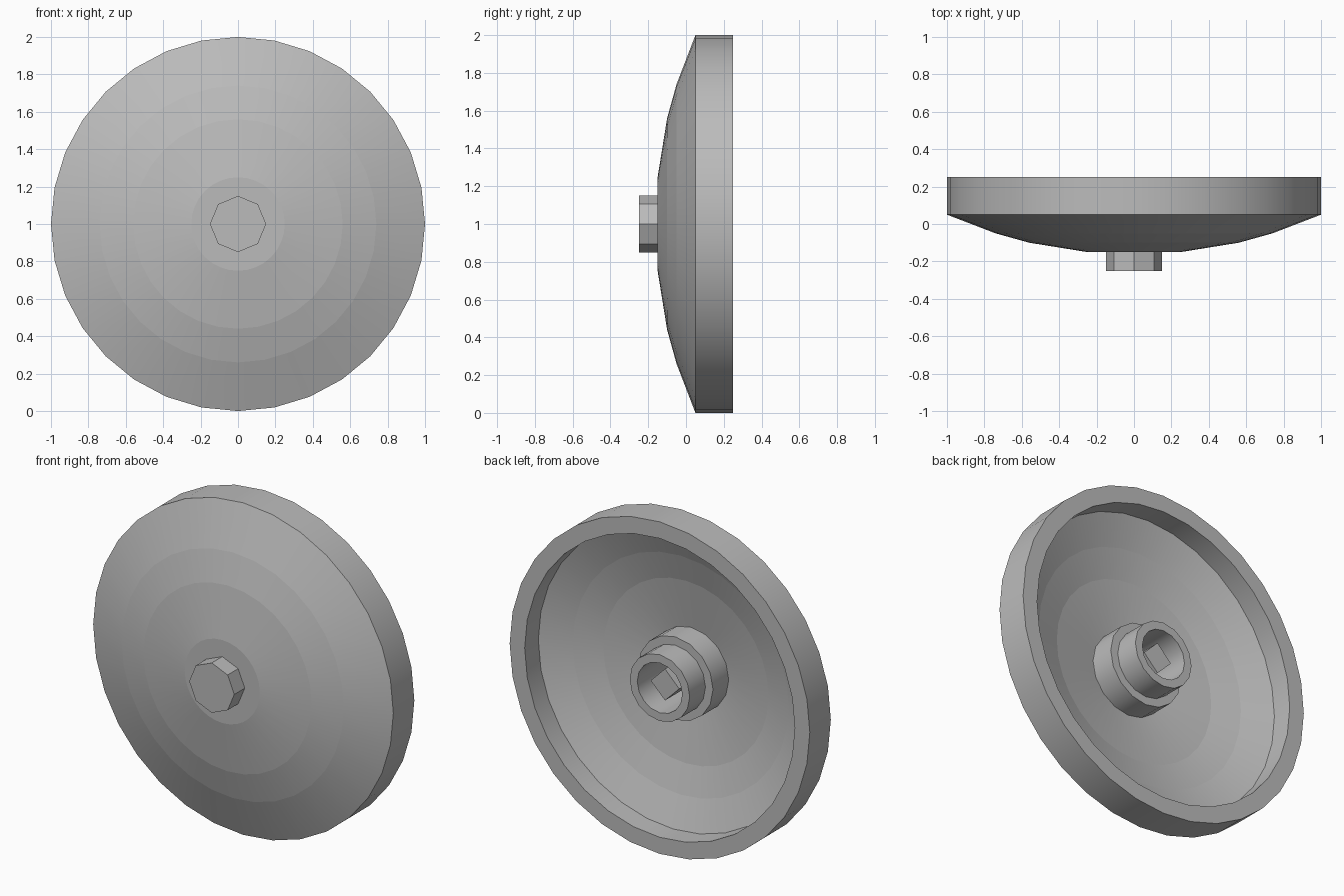
import bpy
import bmesh
from math import sin, cos, tau

cube = bpy.data.objects.get("Cube")
if cube:
    bpy.data.objects.remove(cube)

# Single plain grey plastic
GREY = (0.5, 0.5, 0.5, 1)
grey = bpy.data.materials.new("plain_grey")
grey.use_nodes = True
grey.diffuse_color = GREY
grey.node_tree.nodes["Principled BSDF"].inputs["Base Color"].default_value = GREY


def lathe(name, profile, sides, closed=False, smooth=True):
    """Turn (radius, y) points around the horizontal axis at z = 1."""
    bm = bmesh.new()
    rings = []
    for r, y in profile:
        count = sides if r > 0 else 1
        rings.append([bm.verts.new((r * sin(tau * i / sides), y, 1 + r * cos(tau * i / sides)))
                      for i in range(count)])
    pairs = list(zip(rings, rings[1:]))
    if closed:
        pairs.append((rings[-1], rings[0]))
    for a, b in pairs:
        for i in range(sides):
            j = (i + 1) % sides
            corners = [a[i % len(a)], a[j % len(a)], b[j % len(b)], b[i % len(b)]]
            bm.faces.new(list(dict.fromkeys(corners)))
    bmesh.ops.recalc_face_normals(bm, faces=bm.faces)
    # Round surfaces are smooth around the axis, with crisp rings between bands
    for face in bm.faces:
        face.smooth = smooth
    for edge in bm.edges:
        v, w = edge.verts
        same_radius = abs((v.co.x ** 2 + (v.co.z - 1) ** 2) - (w.co.x ** 2 + (w.co.z - 1) ** 2)) < 1e-4
        if same_radius and abs(v.co.y - w.co.y) < 1e-4:
            edge.smooth = False
    mesh = bpy.data.meshes.new(name)
    bm.to_mesh(mesh)
    bm.free()
    mesh.materials.append(grey)
    obj = bpy.data.objects.new(name, mesh)
    bpy.context.collection.objects.link(obj)
    return obj


# Shallow dish: domed front, straight rim, hollow back
lathe("dish", [
    (0, -0.15), (0.25, -0.15), (0.56, -0.1), (0.74, -0.05), (1, 0.05),
    (1, 0.25), (0.9, 0.25), (0.9, 0.12),
    (0.72, 0.05), (0.55, 0), (0.25, -0.05), (0, -0.05),
], 32)

# Stepped tube in the middle of the back
lathe("hub_tube", [
    (0.25, -0.06), (0.25, 0.1), (0.2, 0.1), (0.2, 0.25), (0.15, 0.25), (0.15, -0.06),
], 16, closed=True)

# Square peg inside the tube
lathe("hub_peg", [(0, -0.06), (0.095, -0.06), (0.095, 0.2), (0, 0.2)], 4, smooth=False)

# Eight-sided knob on the front
lathe("front_knob", [(0, -0.25), (0.15, -0.25), (0.15, -0.14), (0, -0.14)], 8, smooth=False)
